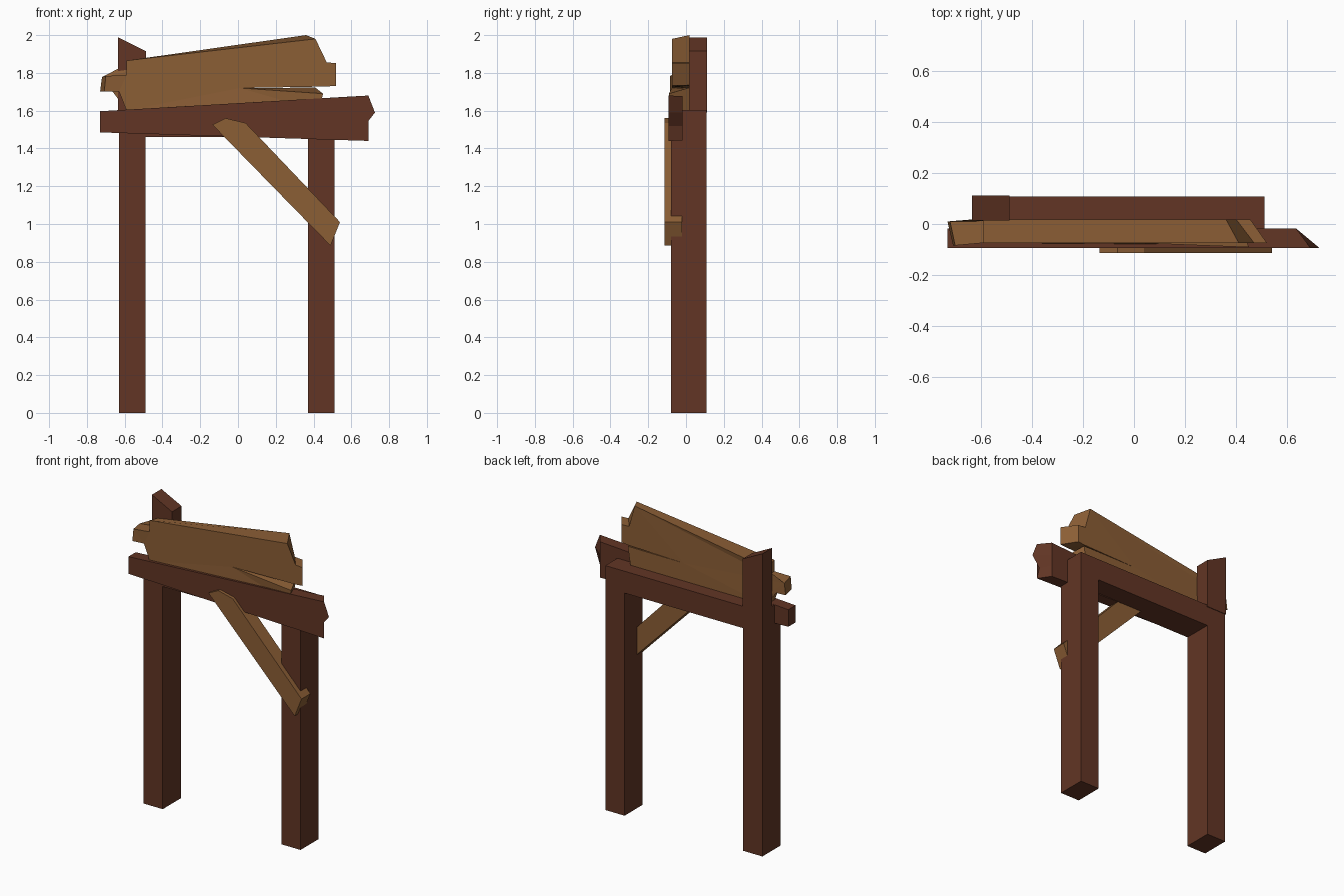
import bpy, bmesh

def material(name, rgb):
    m = bpy.data.materials.new(name)
    m.diffuse_color = (*rgb, 1)
    return m

dark = material("dark red wood", (0.122, 0.036, 0.018))
light = material("light brown wood", (0.26, 0.112, 0.036))

def slab(name, mat, y0, y1, front, back=None):
    """Loft a front outline to a back outline; points are (x, z[, y shift])."""
    bm = bmesh.new()
    rings = []
    for y, pts in ((y0, front), (y1, back or front)):
        rings.append([bm.verts.new((p[0], y + (p[2] if len(p) > 2 else 0), p[1])) for p in pts])
    f, b = rings
    n = len(f)
    bm.faces.new(f)
    bm.faces.new(b[::-1])
    for i in range(n):
        j = (i + 1) % n
        bm.faces.new((f[j], f[i], b[i], b[j]))
    bmesh.ops.triangulate(bm, faces=[q for q in bm.faces if len(q.verts) > 4])
    bmesh.ops.recalc_face_normals(bm, faces=bm.faces)
    me = bpy.data.meshes.new(name)
    bm.to_mesh(me)
    bm.free()
    me.materials.append(mat)
    ob = bpy.data.objects.new(name, me)
    bpy.context.collection.objects.link(ob)
    return ob

def rect(x0, x1, z0, z1):
    return [(x0, z0), (x1, z0), (x1, z1), (x0, z1)]

# Posts and the cross beam between them
slab("left_post", dark, -0.08, 0.108, rect(-0.63, -0.49, 0, 1.603))
slab("right_post", dark, -0.08, 0.108, rect(0.37, 0.51, 0, 1.603))
slab("cross_beam", dark, -0.08, 0.108, rect(-0.49, 0.37, 1.46, 1.603))

# Upper half-depth part of the left post with a slanted top
slab("left_post_top", dark, 0.013, 0.112,
     [(-0.634, 1.59), (-0.488, 1.59), (-0.488, 1.915), (-0.634, 1.988)])

# Front beam with a broken right end
slab("front_beam", dark, -0.093, -0.018,
     [(-0.73, 1.485), (0.69, 1.44), (0.67, 1.52), (0.725, 1.59), (0.69, 1.68), (-0.73, 1.597)],
     [(-0.73, 1.485), (0.635, 1.442), (0.635, 1.52), (0.635, 1.59), (0.635, 1.677), (-0.73, 1.597)])

# Diagonal brace
slab("diagonal_brace", light, -0.113, -0.02,
     [(-0.135, 1.525), (0.49, 0.885), (0.54, 1.01), (0.04, 1.535), (-0.065, 1.56)])

# Sign board with end stubs and a splintered lower right corner
slab("sign_board", light, -0.074, 0.018,
     [(-0.59, 1.60), (0.43, 1.60, -0.01), (0.45, 1.69, -0.017), (0.01, 1.72), (0.47, 1.728),
      (0.52, 1.732), (0.52, 1.852), (0.47, 1.855), (0.41, 1.98), (-0.59, 1.865),
      (-0.59, 1.79), (-0.70, 1.783, -0.01), (-0.708, 1.702, -0.01), (-0.63, 1.702)],
     [(-0.59, 1.60), (0.39, 1.60), (0.41, 1.722), (0.01, 1.72), (0.412, 1.73),
      (0.455, 1.735), (0.455, 1.852), (0.40, 1.855), (0.36, 2.0), (-0.59, 1.845),
      (-0.59, 1.79), (-0.72, 1.778, -0.008), (-0.73, 1.702, -0.008), (-0.63, 1.702)])
